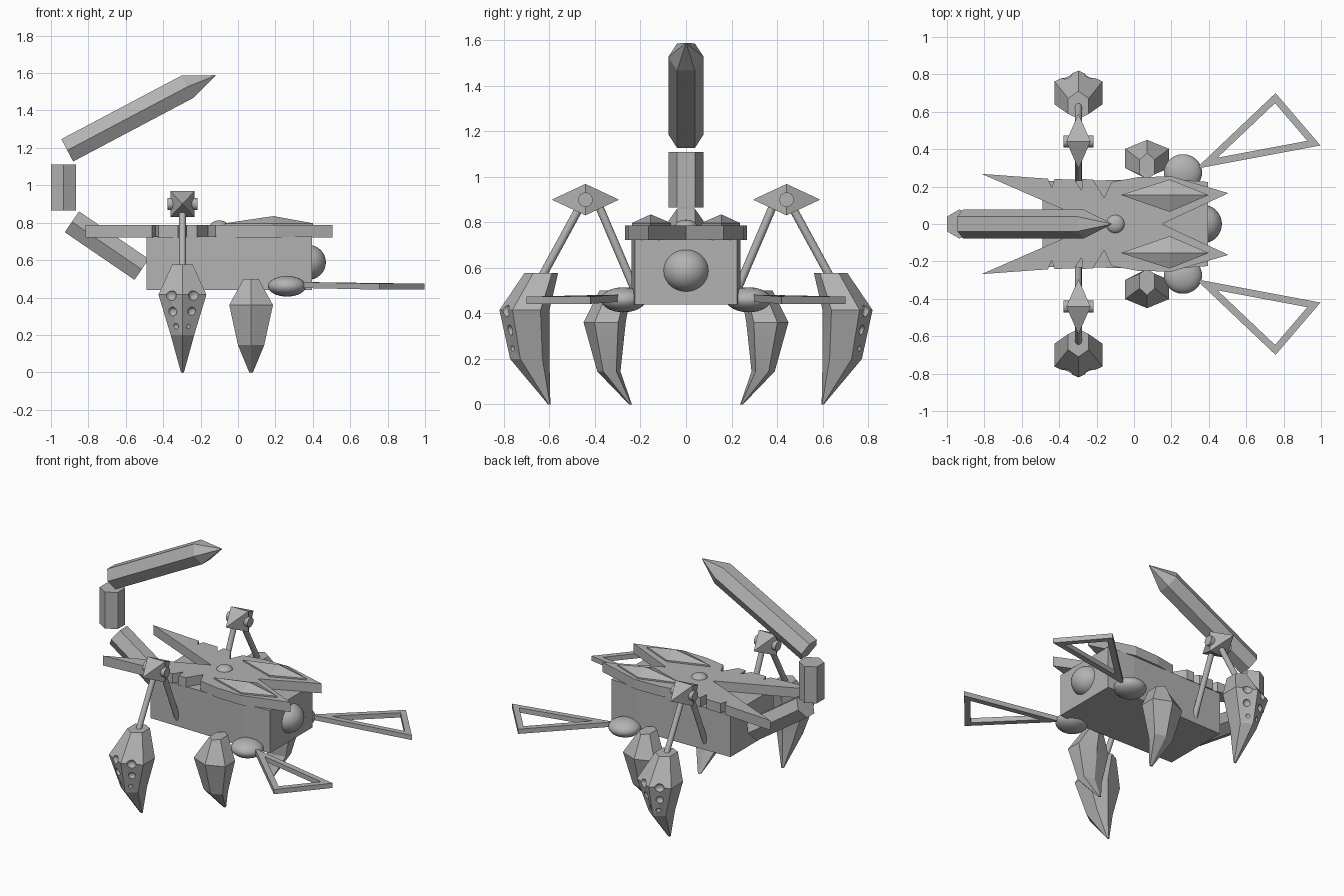
import bpy, bmesh
from math import cos, sin, pi
from mathutils import Vector

cube = bpy.data.objects.get("Cube")
if cube:
    bpy.data.objects.remove(cube, do_unlink=True)

grey = bpy.data.materials.new("plain grey")
grey.use_nodes = True
grey.diffuse_color = (0.45, 0.45, 0.45, 1)
grey.node_tree.nodes["Principled BSDF"].inputs["Base Color"].default_value = (0.45, 0.45, 0.45, 1)


def finish(bm, name, smooth=None):
    bmesh.ops.recalc_face_normals(bm, faces=bm.faces)
    mesh = bpy.data.meshes.new(name)
    bm.to_mesh(mesh)
    bm.free()
    mesh.materials.append(grey)
    ob = bpy.data.objects.new(name, mesh)
    bpy.context.collection.objects.link(ob)
    if smooth:
        bpy.ops.object.select_all(action='DESELECT')
        ob.select_set(True)
        bpy.context.view_layer.objects.active = ob
        bpy.ops.object.shade_smooth_by_angle(angle=smooth)
    return ob


def loft(name, rings, smooth=None):
    """Skin a stack of equal rings and cap both ends."""
    bm = bmesh.new()
    loops = [[bm.verts.new(p) for p in ring] for ring in rings]
    n = len(loops[0])
    for a, b in zip(loops, loops[1:]):
        for i in range(n):
            j = (i + 1) % n
            bm.faces.new((a[i], a[j], b[j], b[i]))
    bm.faces.new(loops[0])
    bm.faces.new(loops[-1])
    return finish(bm, name, smooth)


def prism(name, outline, z0, z1):
    return loft(name, [[(x, y, z) for x, y in outline] for z in (z0, z1)])


def mirrored(half):
    """Close an outline that is symmetric about y = 0."""
    return half + [(x, -y) for x, y in reversed(half) if y != 0]


def ring(centre, axis, radius, sides, side=Vector((0, 1, 0))):
    axis = Vector(axis).normalized()
    if abs(axis.dot(side)) > 0.3:
        side = Vector((1, 0, 0))
    up = axis.cross(side).normalized()
    return [Vector(centre) + radius * (cos(2 * pi * i / sides) * side + sin(2 * pi * i / sides) * up)
            for i in range(sides)]


def rod(name, a, b, radius, sides=16, smooth=0.6):
    axis = Vector(b) - Vector(a)
    return loft(name, [ring(a, axis, radius, sides), ring(b, axis, radius, sides)], smooth)


def ellipsoid(name, centre, radii):
    bm = bmesh.new()
    bmesh.ops.create_uvsphere(bm, u_segments=32, v_segments=16, radius=1)
    bmesh.ops.scale(bm, vec=radii, verts=bm.verts)
    bmesh.ops.translate(bm, vec=centre, verts=bm.verts)
    return finish(bm, name, 1.0)


def claw(name, cx, side, levels):
    """Curved six-sided blade; levels are (z, inner y, outer y, half width)."""
    rings = []
    for z, yi, yo, w in levels:
        d = yo - yi
        half = [(0, yo), (w, yo - 0.26 * d), (w, yi + 0.18 * d), (0, yi)]
        pts = half + [(-x, y) for x, y in reversed(half[1:3])]
        rings.append([(cx + x, side * y, z) for x, y in pts])
    return loft(name, rings, 0.35)


def drill(ob, spots):
    """Cut round pits into an object."""
    bm = bmesh.new()
    for centre, r in spots:
        made = bmesh.ops.create_uvsphere(bm, u_segments=16, v_segments=10, radius=r)
        bmesh.ops.translate(bm, vec=centre, verts=made["verts"])
    cutter = finish(bm, "pit_cutter")
    cutter.hide_render = True
    mod = ob.modifiers.new("pits", 'BOOLEAN')
    mod.operation = 'DIFFERENCE'
    mod.solver = 'EXACT'
    mod.object = cutter
    bpy.context.view_layer.objects.active = ob
    bpy.ops.object.modifier_apply(modifier=mod.name)
    bpy.data.objects.remove(cutter, do_unlink=True)


# Body, eye and back plate
prism("body", mirrored([(0.395, 0.225), (0.2, 0.24), (-0.49, 0.228)]), 0.44, 0.725)
ellipsoid("eye", (0.37, 0, 0.588), (0.1, 0.102, 0.095))
prism("back_plate", mirrored([
    (0.15, 0), (0.505, 0.165), (0.2, 0.255), (0.02, 0.25), (-0.12, 0.225),
    (-0.16, 0.14), (-0.22, 0.238), (-0.275, 0.24), (-0.28, 0.18), (-0.32, 0.238),
    (-0.425, 0.24), (-0.44, 0.195), (-0.46, 0.242), (-0.815, 0.268), (-0.2, 0)]), 0.722, 0.787)
ellipsoid("back_knob", (-0.1, 0, 0.78), (0.05, 0.05, 0.032))

# Tail segments and stinger
segments = [((-0.515, 0, 0.55), (-0.888, 0, 0.805)),
            ((-0.933, 0, 0.865), (-0.933, 0, 1.11))]
for i, (a, b) in enumerate(segments):
    rod(f"tail_segment_{i + 1}", a, b, 0.078, 6, None)
start, neck, tip = Vector((-0.913, 0, 1.187)), Vector((-0.27, 0, 1.527)), Vector((-0.12, 0, 1.587))
along = neck - start
loft("stinger", [ring(start, along, 0.078, 6), ring(neck, along, 0.078, 6), ring(tip, along, 0.002, 6)])

for s, label in ((1, "left"), (-1, "right")):
    # Raised diamond on the back plate
    base = [(-0.07, 0.155), (0.19, 0.238), (0.4, 0.155), (0.19, 0.065)]
    top = (0.19, 0.155)
    loft(f"{label}_back_diamond", [
        [(x, s * y, 0.78) for x, y in base],
        [(x, s * y, 0.797) for x, y in base],
        [(top[0] + 0.01 * (x - top[0]), s * (top[1] + 0.01 * (y - top[1])), 0.835) for x, y in base]])

    # Rear leg joint, pivot and struts
    knee = Vector((-0.297, s * 0.442, 0.9))
    square = [(-1, -1), (1, -1), (1, 1), (-1, 1)]
    loft(f"{label}_rear_joint", [
        [knee + Vector((0.065 * k * x, dy, 0.069 * k * z)) for x, z in square]
        for dy, k in ((-0.145, 0.02), (0, 1), (0.145, 0.02))])
    rod(f"{label}_rear_pivot", knee - Vector((0.08, 0, 0)), knee + Vector((0.08, 0, 0)), 0.032)
    rod(f"{label}_inner_strut", (-0.297, s * 0.39, 0.89), (-0.297, s * 0.215, 0.48), 0.018)
    rod(f"{label}_outer_strut", (-0.297, s * 0.465, 0.87), (-0.297, s * 0.645, 0.54), 0.018)

    # Rear claw with paired pits
    rear = claw(f"{label}_rear_claw", -0.297, s, [
        (0.577, 0.562, 0.71, 0.055), (0.415, 0.6, 0.82, 0.128),
        (0.2, 0.6, 0.773, 0.063), (0, 0.596, 0.606, 0.008)])
    drill(rear, [((-0.297 + m * x, s * y, z), r) for m in (-1, 1) for x, y, z, r in
                 ((0.062, 0.797, 0.412, 0.03), (0.052, 0.778, 0.325, 0.024), (0.036, 0.768, 0.245, 0.016))])

    # Front claw
    claw(f"{label}_front_claw", 0.07, s, [
        (0.5, 0.24, 0.38, 0.04), (0.36, 0.265, 0.45, 0.117),
        (0.145, 0.288, 0.39, 0.07), (0, 0.238, 0.25, 0.01)])

    # Pincer hub and open triangular frame
    ellipsoid(f"{label}_pincer_hub", (0.262, s * 0.275, 0.46), (0.102, 0.098, 0.055))
    outer = [Vector((0.33, s * 0.295, 0.467)), Vector((0.757, s * 0.7, 0.458)), Vector((0.997, s * 0.42, 0.458))]
    lengths = [(outer[(i + 1) % 3] - outer[(i + 2) % 3]).length for i in range(3)]
    centre = sum((p * w for p, w in zip(outer, lengths)), Vector()) / sum(lengths)
    inner = [centre.lerp(p, 0.72) for p in outer]
    lift = Vector((0, 0, 0.016))
    bm = bmesh.new()
    rows = [[bm.verts.new(p + d) for p in tri]
            for tri, d in ((outer, -lift), (outer, lift), (inner, lift), (inner, -lift))]
    for a, b in zip(rows, rows[1:] + rows[:1]):
        for i in range(3):
            j = (i + 1) % 3
            bm.faces.new((a[i], a[j], b[j], b[i]))
    finish(bm, f"{label}_pincer_frame")
